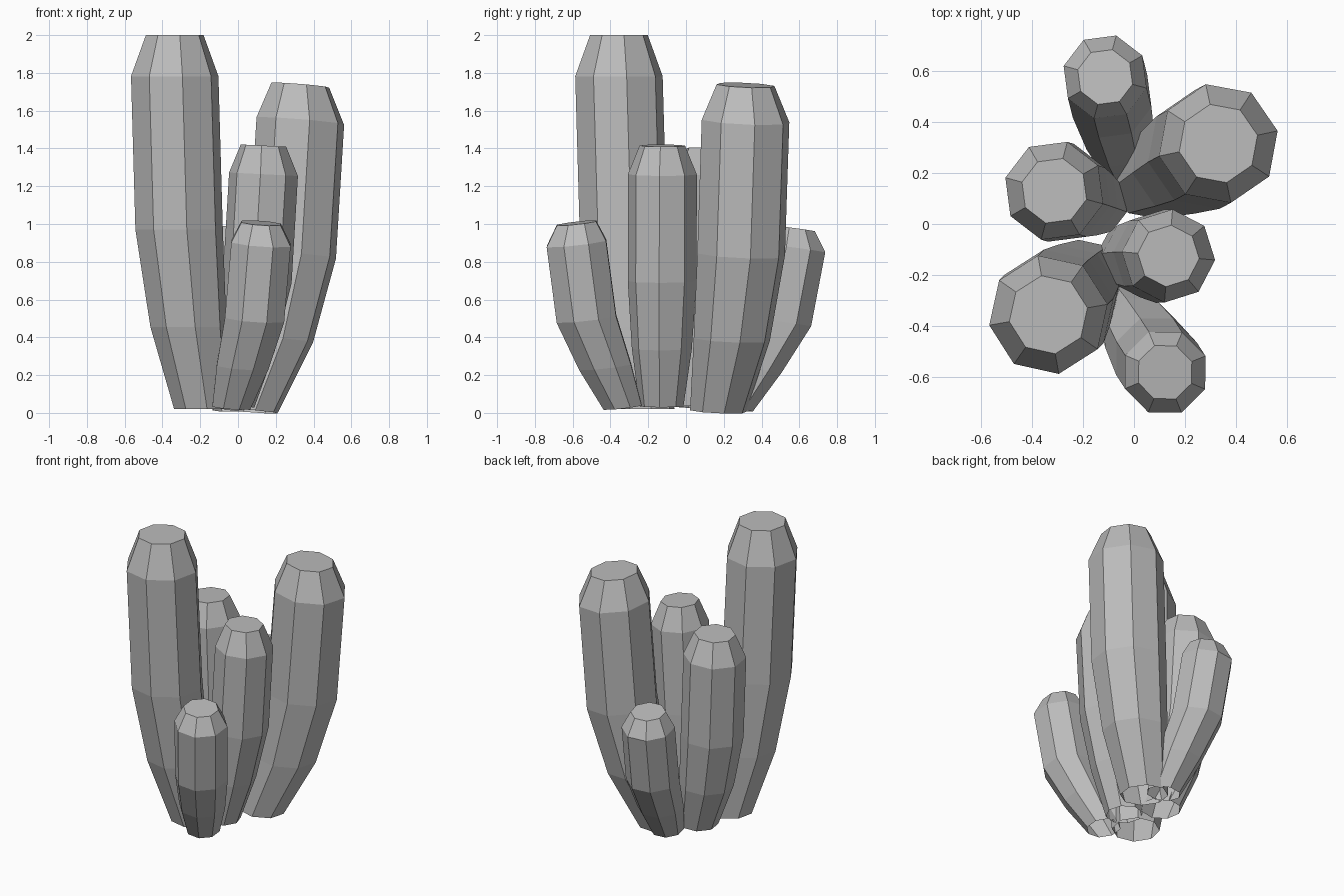
import bpy, bmesh
from math import cos, sin, radians, tau
from mathutils import Vector

cube = bpy.data.objects.get("Cube")
if cube:
    bpy.data.objects.remove(cube, do_unlink=True)

stone = bpy.data.materials.new("grey_stone")
grey = (0.5, 0.5, 0.5, 1)
stone.use_nodes = True
stone.diffuse_color = grey
stone.node_tree.nodes["Principled BSDF"].inputs["Base Color"].default_value = grey

# Shared stalk profile: height fraction, lean fraction, radius fraction
PROFILE = [(0, 0, .64), (.22, .5, .87), (.48, .84, 1), (.89, 1, 1), (1, 1, .66)]


def stalk(name, foot, head, bottom, top, radius, sides, phase, bend=1.0, tilt=.3):
    """Low-poly stalk, open below, leaning from foot to head, with a bevelled flat cap."""
    bm = bmesh.new()
    foot, head = Vector(foot), Vector(head)
    lean = head - foot
    rings = []
    for t, f, r in PROFILE:
        c = foot + lean * f ** bend
        ring = []
        for i in range(sides):
            a = radians(phase) + tau * i / sides
            o = Vector((cos(a), sin(a))) * radius * r
            z = bottom + (top - bottom) * t - tilt * o.dot(lean)
            ring.append(bm.verts.new((c.x + o.x, c.y + o.y, z)))
        rings.append(ring)
    for low, high in zip(rings, rings[1:]):
        for i in range(sides):
            j = (i + 1) % sides
            bm.faces.new((low[i], low[j], high[j], high[i]))
    bm.faces.new(rings[-1])
    mesh = bpy.data.meshes.new(name)
    bm.to_mesh(mesh)
    bm.free()
    mesh.materials.append(stone)
    bpy.context.collection.objects.link(bpy.data.objects.new(name, mesh))


# Cluster of six stalks
stalk("tallest_stalk", (-.19, -.21), (-.335, -.355), .02, 2, .235, 8, 10, tilt=0)
stalk("back_tall_stalk", (.06, .17), (.33, .315), .01, 1.735, .237, 8, 12)
stalk("middle_stalk", (-.03, -.13), (.135, -.125), .035, 1.415, .183, 8, -5, bend=1.3)
stalk("front_short_stalk", (-.035, -.335), (.122, -.58), .03, 1.005, .17, 8, 22, bend=1.4, tilt=.45)
stalk("side_stalk", (-.15, .08), (-.312, .13), .03, 1.4, .198, 8, 30)
stalk("back_short_stalk", (-.03, .25), (-.113, .575), .02, .975, .168, 8, 30, bend=1.5, tilt=.4)
